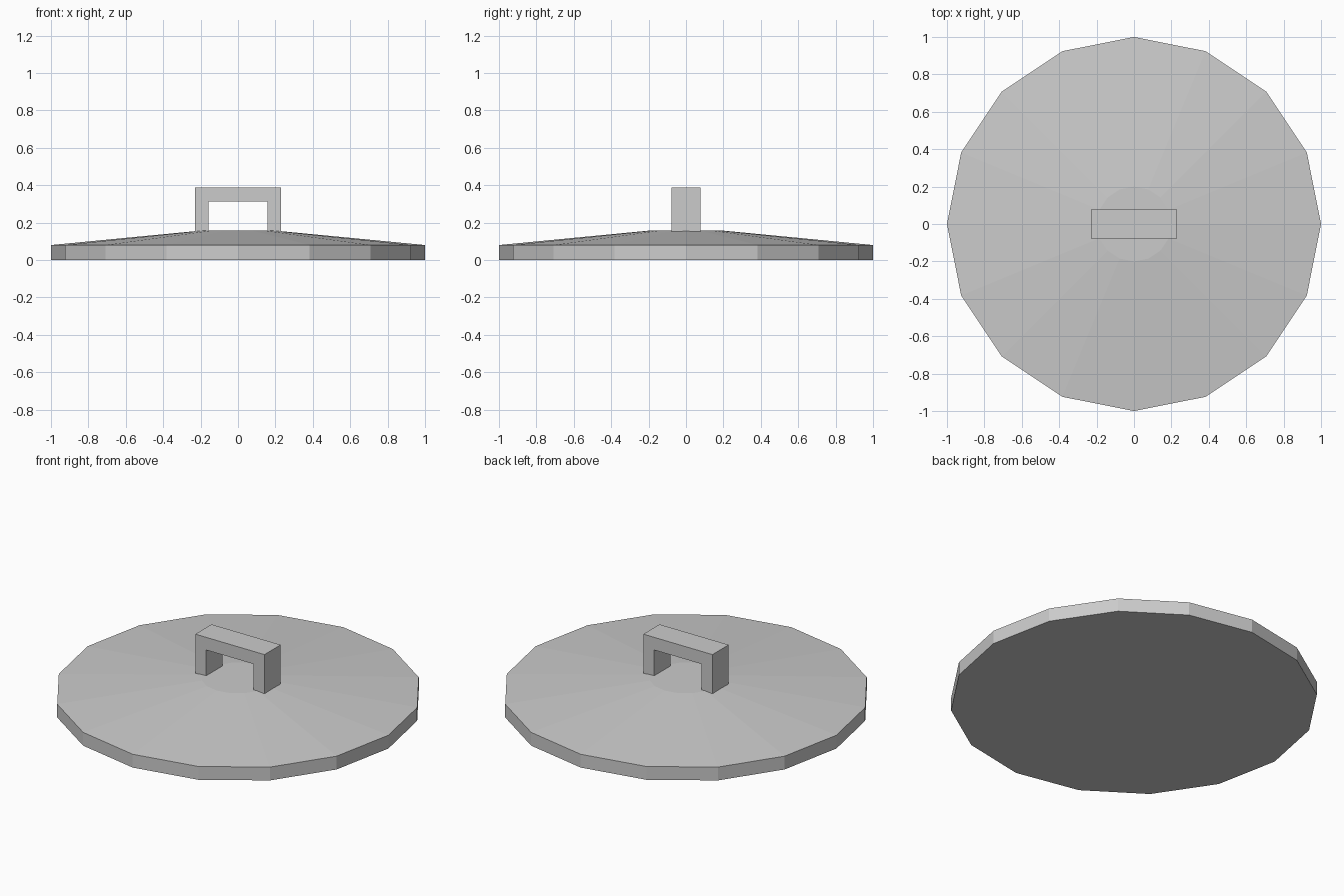
import bpy, bmesh, math

cube = bpy.data.objects.get("Cube")
if cube:
    bpy.data.objects.remove(cube, do_unlink=True)

SIDES = 16

# Single grey metal for the whole lid
metal = bpy.data.materials.new("grey_metal")
metal.use_nodes = True
GREY = (0.6, 0.6, 0.6, 1)
metal.diffuse_color = GREY
metal.node_tree.nodes["Principled BSDF"].inputs["Base Color"].default_value = GREY


def finish(name, bm):
    bmesh.ops.recalc_face_normals(bm, faces=bm.faces)
    mesh = bpy.data.meshes.new(name)
    bm.to_mesh(mesh)
    bm.free()
    mesh.materials.append(metal)
    obj = bpy.data.objects.new(name, mesh)
    bpy.context.collection.objects.link(obj)
    return obj


# Lid: upright rim, shallow sloping top and small flat centre
bm = bmesh.new()
rings = []
for radius, z in [(1, 0), (1, 0.08), (0.2, 0.157)]:
    angles = [math.tau * i / SIDES for i in range(SIDES)]
    rings.append([bm.verts.new((radius * math.cos(a), radius * math.sin(a), z)) for a in angles])
for low, high in zip(rings, rings[1:]):
    for i in range(SIDES):
        j = (i + 1) % SIDES
        bm.faces.new((low[i], low[j], high[j], high[i]))
bm.faces.new(rings[0])
bm.faces.new(rings[-1])
finish("lid", bm)

# Handle: square arch outline extruded front to back
OUTER, INNER, DEPTH = 0.23, 0.158, 0.077
BASE, UNDER, TOP = 0.152, 0.312, 0.388
half = [(OUTER, BASE), (OUTER, TOP), (INNER, UNDER), (INNER, BASE)]
bm = bmesh.new()
right, left = ([bm.verts.new((s * x, -DEPTH, z)) for x, z in half] for s in (1, -1))
arch = [
    bm.faces.new((right[0], right[1], right[2], right[3])),
    bm.faces.new((left[0], left[1], left[2], left[3])),
    bm.faces.new((right[1], left[1], left[2], right[2])),
]
# Merge the three pieces into one flat arch face
seams = [e for e in bm.edges if len(e.link_faces) == 2]
bmesh.ops.dissolve_edges(bm, edges=seams, use_verts=False)
result = bmesh.ops.extrude_face_region(bm, geom=bm.faces[:], use_keep_orig=True)
moved = [v for v in result["geom"] if isinstance(v, bmesh.types.BMVert)]
bmesh.ops.translate(bm, verts=moved, vec=(0, 2 * DEPTH, 0))
finish("handle", bm)
